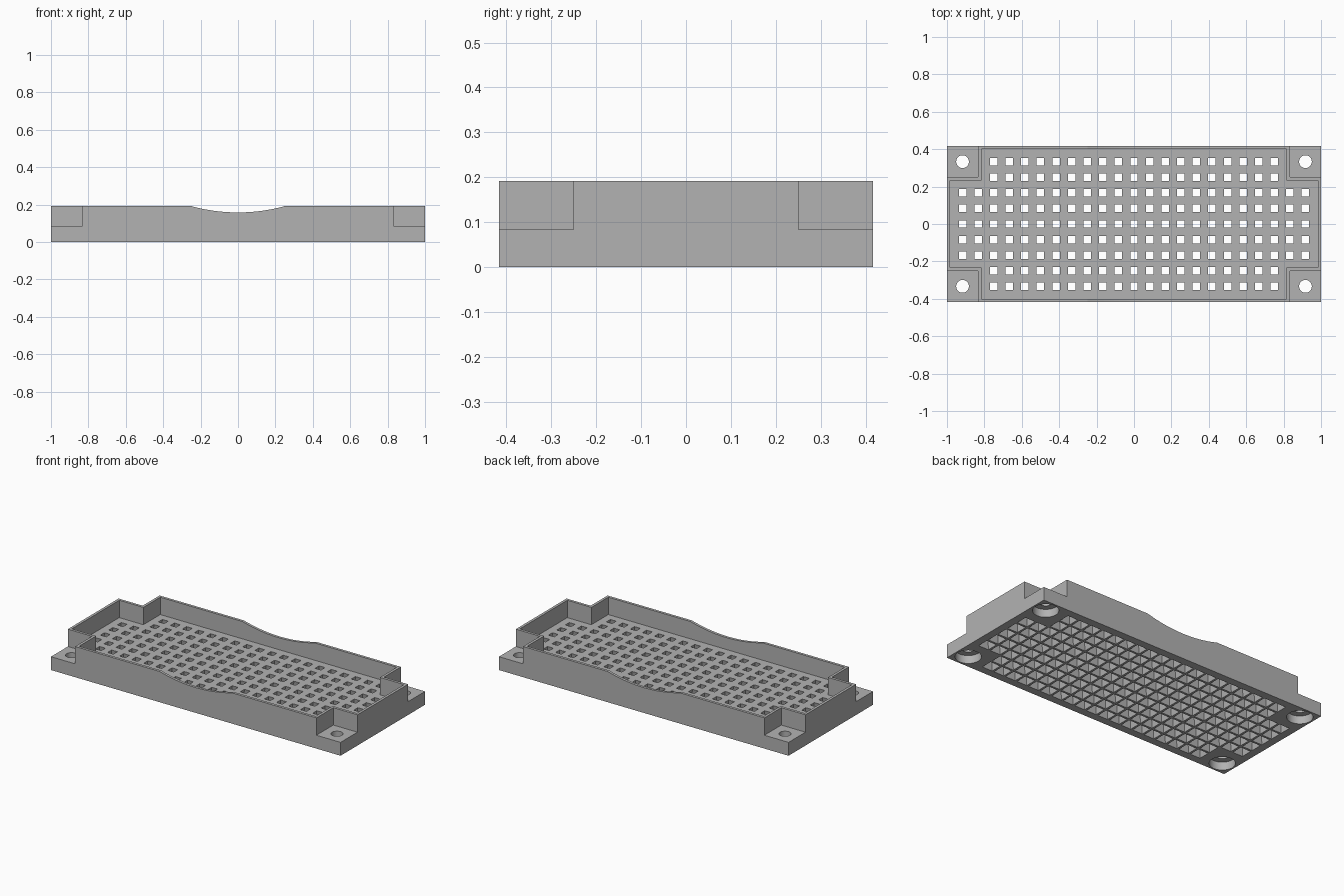
import bpy, bmesh, math
from mathutils import Matrix

cube = bpy.data.objects.get("Cube")
if cube:
    bpy.data.objects.remove(cube, do_unlink=True)

U = 1 / 12                      # one grid cell
HX, HY = 12 * U, 5 * U          # half length and half width
FLOOR, TOP = U, 2.3 * U         # plate thickness, wall height
WALL = 0.2 * U

grey = bpy.data.materials.new("mid_grey")
grey.use_nodes = True
colour = (0.45, 0.45, 0.45, 1)
grey.diffuse_color = colour
grey.node_tree.nodes["Principled BSDF"].inputs["Base Color"].default_value = colour


def make_object(name, bm):
    bmesh.ops.recalc_face_normals(bm, faces=bm.faces)
    mesh = bpy.data.meshes.new(name)
    bm.to_mesh(mesh)
    bm.free()
    mesh.materials.append(grey)
    obj = bpy.data.objects.new(name, mesh)
    bpy.context.collection.objects.link(obj)
    return obj


def prism(name, outline, z0, z1):
    bm = bmesh.new()
    face = bm.faces.new([bm.verts.new((x, y, z0)) for x, y in outline])
    out = bmesh.ops.extrude_face_region(bm, geom=[face])
    verts = [v for v in out["geom"] if isinstance(v, bmesh.types.BMVert)]
    bmesh.ops.translate(bm, verts=verts, vec=(0, 0, z1 - z0))
    return make_object(name, bm)


def cross(inset):
    """Rectangle with its four corners notched out, moved inward by inset."""
    a, b = HX - inset, HY - inset
    c, d = HX - 2 * U - inset, HY - 2 * U - inset
    quarter = [(a, d), (c, d), (c, b)]
    left = [(-x, y) for x, y in reversed(quarter)]
    top = quarter + left
    return top + [(-x, -y) for x, y in top]


def add_cone(bm, x, y, z0, z1, r0, r1, sides, turn=0):
    place = Matrix.Translation((x, y, (z0 + z1) / 2)) @ Matrix.Rotation(turn, 4, "Z")
    bmesh.ops.create_cone(bm, cap_ends=True, segments=sides, radius1=r0,
                          radius2=r1, depth=z1 - z0, matrix=place)


def corner_cylinders(name, radius, z0, z1):
    bm = bmesh.new()
    for sx in (-1, 1):
        for sy in (-1, 1):
            add_cone(bm, sx * 11 * U, sy * 4 * U, z0, z1, radius, radius, 64)
    return make_object(name, bm)


def combine(target, cutter, operation="DIFFERENCE"):
    mod = target.modifiers.new(cutter.name, "BOOLEAN")
    mod.operation, mod.solver, mod.object = operation, "EXACT", cutter
    bpy.context.view_layer.objects.active = target
    bpy.ops.object.modifier_apply(modifier=mod.name)
    bpy.data.objects.remove(cutter, do_unlink=True)


# Solid block with notched corners and a hollow inside
tray = prism("drain_tray", [(-HX, -HY), (HX, -HY), (HX, HY), (-HX, HY)], 0, TOP)
bm = bmesh.new()
for sx in (-1, 1):
    for sy in (-1, 1):
        place = Matrix.Translation((sx * HX, sy * HY, FLOOR + 0.5))
        bmesh.ops.create_cube(bm, size=1, matrix=place @ Matrix.Diagonal((4 * U, 4 * U, 1, 1)))
combine(tray, make_object("corner_cutter", bm))
combine(tray, prism("hollow_cutter", cross(WALL), FLOOR, TOP + 0.1))

# Shallow curved dip across both long walls
sag, chord = 0.034, 3 * U
radius = (chord ** 2 + sag ** 2) / (2 * sag)
bm = bmesh.new()
place = Matrix.Translation((0, 0, TOP - sag + radius)) @ Matrix.Rotation(math.pi / 2, 4, "X")
bmesh.ops.create_cone(bm, cap_ends=True, segments=192, radius1=radius,
                      radius2=radius, depth=2, matrix=place)
combine(tray, make_object("dip_cutter", bm))

# Corner screw holes with wider recesses underneath
combine(tray, corner_cylinders("recess_cutter", 0.073, -0.05, 0.05))
combine(tray, corner_cylinders("screw_cutter", 0.034, -0.05, 0.15))

# Grid of square drain holes that widen downwards
bm = bmesh.new()
low, high, extra = 0.035, 0.02, 0.01
slope = (low - high) / FLOOR
r0 = (low + slope * extra) * math.sqrt(2)
r1 = (high - slope * extra) * math.sqrt(2)
for i in range(-11, 12):
    for j in range(-4, 5):
        if abs(i) > 9 and abs(j) > 2:
            continue
        add_cone(bm, i * U, j * U, -extra, FLOOR + extra, r0, r1, 4, math.pi / 4)
combine(tray, make_object("drain_cutter", bm))

bpy.ops.object.select_all(action="DESELECT")
tray.select_set(True)
bpy.context.view_layer.objects.active = tray
bpy.ops.object.shade_smooth_by_angle(angle=math.radians(10))
